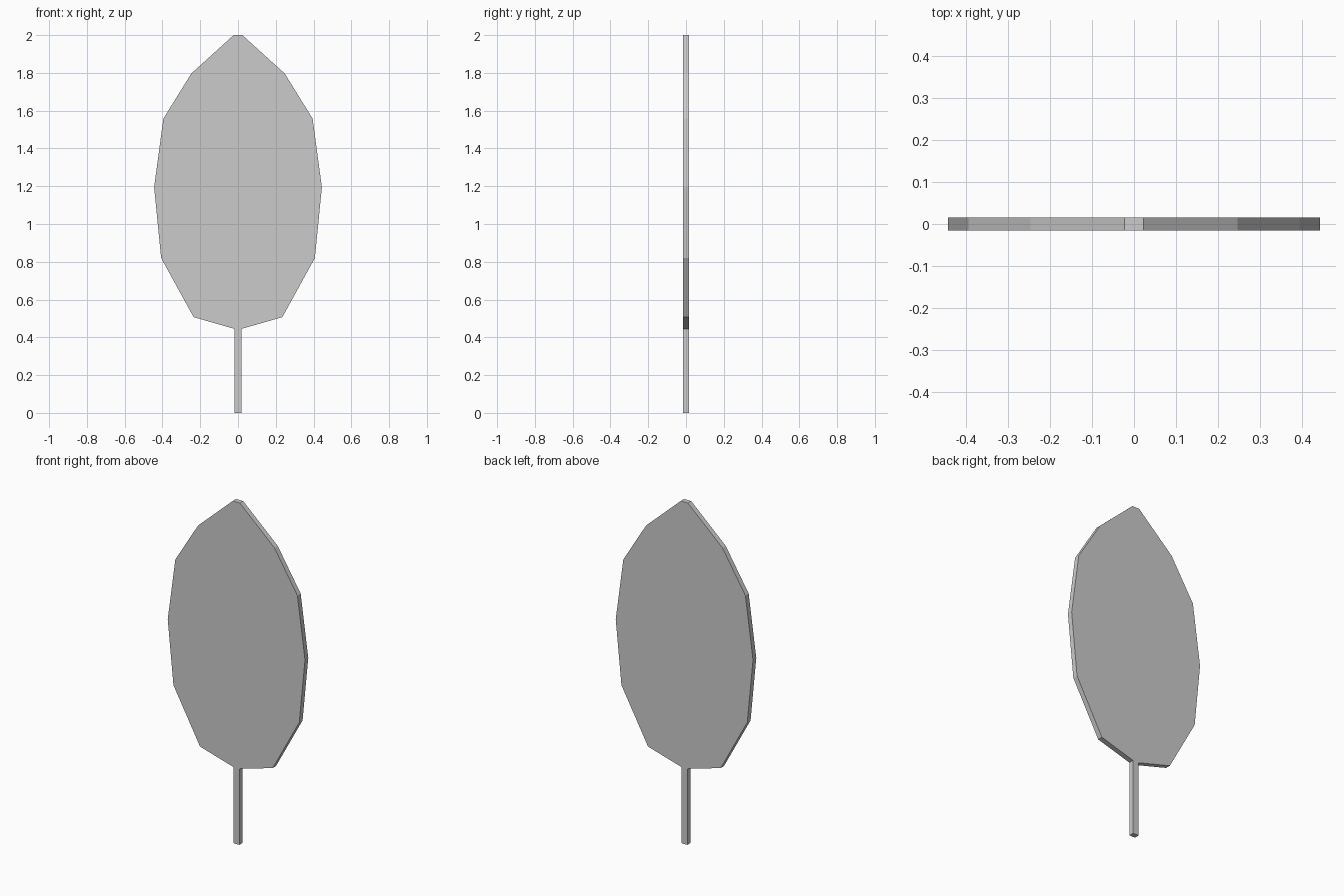
import bpy, bmesh

if "Cube" in bpy.data.objects:
    bpy.data.objects.remove(bpy.data.objects["Cube"])

HALF_THICK = 0.0152

# Right half of the leaf outline (x, z), from stem foot to tip
half = [(0.019, 0.0), (0.019, 0.445), (0.235, 0.507), (0.407, 0.82),
        (0.444, 1.195), (0.395, 1.558), (0.247, 1.797), (0.023, 2.0)]
outline = half + [(-x, z) for x, z in reversed(half)]

# Flat leaf blade with stem: mirrored outline extruded through its thickness
bm = bmesh.new()
face = bm.faces.new([bm.verts.new((x, -HALF_THICK, z)) for x, z in outline])
ext = bmesh.ops.extrude_face_region(bm, geom=[face], use_keep_orig=True)
back = [v for v in ext["geom"] if isinstance(v, bmesh.types.BMVert)]
bmesh.ops.translate(bm, verts=back, vec=(0, 2 * HALF_THICK, 0))
bmesh.ops.recalc_face_normals(bm, faces=bm.faces)

mesh = bpy.data.meshes.new("leaf_with_stem")
bm.to_mesh(mesh)
bm.free()
bpy.context.collection.objects.link(bpy.data.objects.new("leaf_with_stem", mesh))
